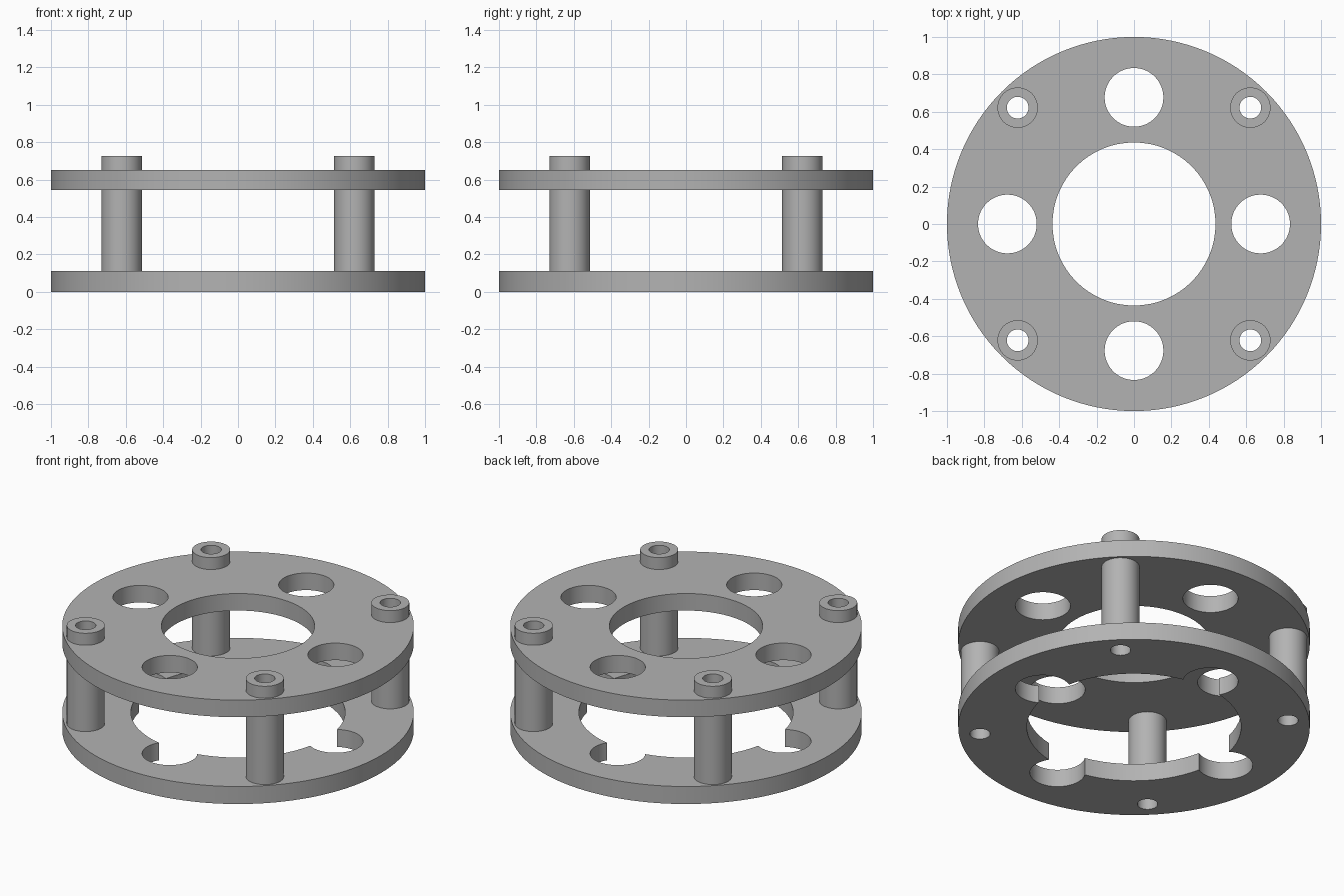
import bpy
import math

cube = bpy.data.objects.get("Cube")
if cube:
    bpy.data.objects.remove(cube)

POST = 0.622        # post offset along x and y
PORT = 0.677        # distance of the round ports from the axis
POST_R, BORE_R, PORT_R = 0.108, 0.058, 0.157

grey = bpy.data.materials.new("plain grey")
grey.use_nodes = True
colour = (0.45, 0.45, 0.45, 1)
grey.diffuse_color = colour
grey.node_tree.nodes["Principled BSDF"].inputs["Base Color"].default_value = colour

corners = [(sx * POST, sy * POST) for sx in (-1, 1) for sy in (-1, 1)]
ports = [(PORT, 0), (0, PORT), (-PORT, 0), (0, -PORT)]


def cylinder(name, x, y, radius, low, high, sides):
    bpy.ops.mesh.primitive_cylinder_add(
        vertices=sides, radius=radius, depth=high - low,
        location=(x, y, (low + high) / 2))
    obj = bpy.context.object
    obj.name = name
    return obj


def drill(obj, holes, low, high):
    """Cut vertical round holes, each given as (x, y, radius)."""
    for x, y, radius in holes:
        cutter = cylinder("hole_cutter", x, y, radius, low - 0.1, high + 0.1, 64)
        cutter.hide_render = True
        mod = obj.modifiers.new("hole", "BOOLEAN")
        mod.operation, mod.solver, mod.object = "DIFFERENCE", "EXACT", cutter
        bpy.context.view_layer.objects.active = obj
        bpy.ops.object.modifier_apply(modifier=mod.name)
        bpy.data.objects.remove(cutter)


def finish(obj):
    obj.data.materials.clear()
    obj.data.materials.append(grey)
    bpy.ops.object.select_all(action="DESELECT")
    obj.select_set(True)
    bpy.context.view_layer.objects.active = obj
    bpy.ops.object.shade_smooth_by_angle(angle=math.radians(30))


def plate(name, low, high, centre_radius, bolt_radius):
    obj = cylinder(name, 0, 0, 1, low, high, 128)
    holes = [(0, 0, centre_radius)]
    holes += [(x, y, PORT_R) for x, y in ports]
    holes += [(x, y, bolt_radius) for x, y in corners]
    drill(obj, holes, low, high)
    finish(obj)


# Lower ring: its wide opening merges with the four ports
plate("lower_plate", 0, 0.11, 0.61, BORE_R)

# Upper ring: separate centre opening, bolt holes hidden inside the post walls
plate("upper_plate", 0.545, 0.652, 0.436, (POST_R + BORE_R) / 2)

# Hollow posts standing on the lower ring and passing through the upper one
for x, y in corners:
    side = "left" if x > 0 else "right"
    end = "back" if y > 0 else "front"
    post = cylinder(f"{end}_{side}_post", x, y, POST_R, 0.109, 0.727, 64)
    drill(post, [(x, y, BORE_R)], 0.109, 0.727)
    finish(post)
